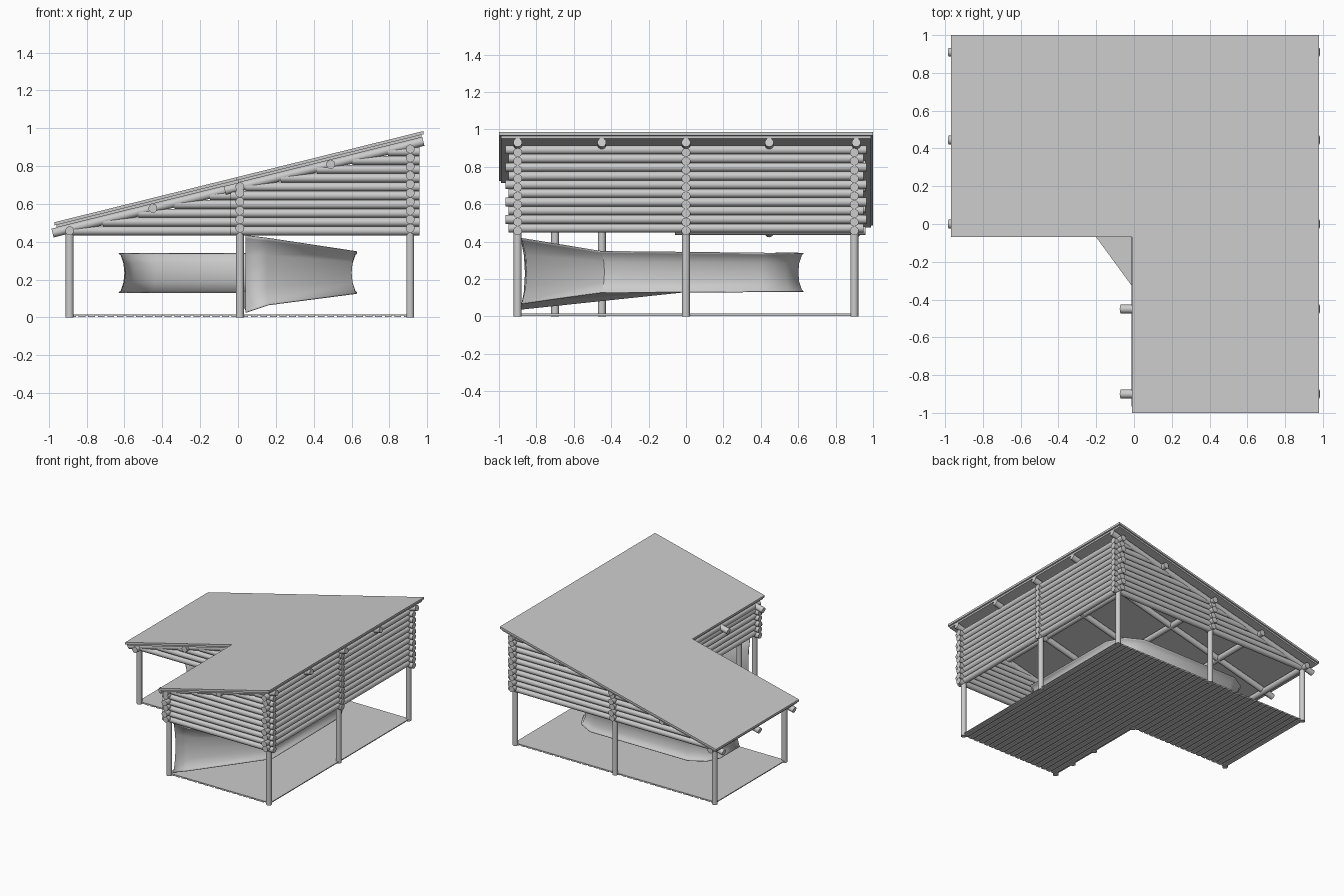
import bpy, bmesh, math
from mathutils import Vector

if "Cube" in bpy.data.objects:
    bpy.data.objects.remove(bpy.data.objects["Cube"])

grey = bpy.data.materials.new("plain grey")
grey.diffuse_color = (0.6, 0.6, 0.6, 1)
grey.use_nodes = True
grey.node_tree.nodes["Principled BSDF"].inputs["Base Color"].default_value = grey.diffuse_color
R, PITCH, SLOPE = 0.0235, 0.0465, 0.247


def rafter_z(x):
    return 0.688 + SLOPE * x


def finish(name, bm, smooth=False):
    bmesh.ops.recalc_face_normals(bm, faces=bm.faces)
    me = bpy.data.meshes.new(name)
    bm.to_mesh(me)
    bm.free()
    ob = bpy.data.objects.new(name, me)
    bpy.context.collection.objects.link(ob)
    me.materials.append(grey)
    if smooth:
        bpy.ops.object.select_all(action='DESELECT')
        bpy.context.view_layer.objects.active = ob
        ob.select_set(True)
        bpy.ops.object.shade_smooth_by_angle(angle=math.radians(40))
    return ob


def log(bm, a, b, r=R):
    a, b = Vector(a), Vector(b)
    d = b - a
    mat = d.to_track_quat('Z', 'Y').to_matrix().to_4x4()
    mat.translation = (a + b) / 2
    bmesh.ops.create_cone(bm, cap_ends=True, segments=14, radius1=r, radius2=r,
                          depth=d.length, matrix=mat)


def box(bm, x0, x1, y0, y1, z0, z1):
    g = bmesh.ops.create_cube(bm, size=1)
    for v in g['verts']:
        v.co = ((x0 + x1) / 2 + v.co.x * (x1 - x0),
                (y0 + y1) / 2 + v.co.y * (y1 - y0),
                (z0 + z1) / 2 + v.co.z * (z1 - z0))


def l_slab(name, x0, x1, y0, y1, nx, ny, zbot, thick, slope=0):
    """L-shaped plate, notched at the front left, tilted along x."""
    bm = bmesh.new()
    pts = [(x0, ny), (nx, ny), (nx, y0), (x1, y0), (x1, y1), (x0, y1)]
    f = bm.faces.new([bm.verts.new((x, y, zbot + slope * x)) for x, y in pts])
    g = bmesh.ops.extrude_face_region(bm, geom=[f])
    for v in g['geom']:
        if isinstance(v, bmesh.types.BMVert):
            v.co.z += thick
    return finish(name, bm)


# sloping two-layer roof
l_slab("roof_lower_layer", -0.96, 0.97, -0.99, 0.99, 0.0, -0.06, 0.712, 0.016, SLOPE)
l_slab("roof_upper_layer", -0.97, 0.98, -1.0, 1.0, -0.01, -0.07, 0.726, 0.017, SLOPE)

# floor deck with plank ribs below
l_slab("floor_deck", -0.9, 0.92, -0.9, 0.9, 0.0, 0.0, 0.010, 0.006)
bm = bmesh.new()
n = 36
for i in range(n):
    x = -0.9 + (i + 0.5) * 1.82 / n
    box(bm, x - 0.018, x + 0.018, -0.9 if x > 0.0 else 0.0, 0.9, 0.003, 0.0105)
finish("floor_planks", bm)

# posts
bm = bmesh.new()
for x, y in [(-0.89, 0), (-0.89, 0.9), (0.01, 0.9), (0.91, 0.9), (0.91, 0), (0.91, -0.9),
             (0.01, -0.9), (0.01, -0.7), (0.01, -0.45), (0.01, 0)]:
    log(bm, (x, y, 0), (x, y, 0.455), 0.021)
finish("posts", bm, True)

# walls whose logs run along x, stepped under the roof slope
for name, y, xa, xb in [("front_wall_logs", -0.9, -0.04, 0.96),
                        ("inner_wall_logs", 0.0, -0.93, 0.06),
                        ("back_wall_logs", 0.9, -0.93, 0.96),
                        ("right_middle_stubs", 0.0, 0.86, 0.945)]:
    bm = bmesh.new()
    for k in range(10):
        z = 0.458 + k * PITCH
        xs = max(xa, (z - 0.688) / SLOPE + 0.03)
        if xs < xb - 0.04:
            log(bm, (xs, y, z), (xb, y, z))
    finish(name, bm, True)

# walls whose logs run along y
for name, x, ya, yb in [("right_wall_logs", 0.91, -0.95, 0.95),
                        ("notch_wall_logs", 0.01, -0.95, 0.06),
                        ("back_middle_stubs", 0.01, 0.86, 0.94),
                        ("left_wall_log", -0.89, -0.06, 0.96)]:
    bm = bmesh.new()
    k = 0
    while k == 0 or 0.472 + k * PITCH < rafter_z(x) + 0.002:
        z = min(0.472 + k * PITCH, rafter_z(x) - 0.01)
        e = 0.015 if k % 2 else 0.0
        log(bm, (x, ya - e, z), (x, yb + e, z))
        k += 1
    finish(name, bm, True)

# rafters down the slope
bm = bmesh.new()
for y in (-0.9, -0.45, 0.0, 0.445, 0.91):
    xa = -0.07 if y < -0.1 else -0.98
    log(bm, (xa, y, rafter_z(xa)), (0.98, y, rafter_z(0.98)))
finish("rafters", bm, True)

# purlins across the slope
bm = bmesh.new()
for x, ya in ((-0.45, -0.05), (0.01, -0.95), (0.49, -0.95)):
    log(bm, (x, ya, rafter_z(x)), (x, 0.96, rafter_z(x)))
finish("purlins", bm, True)

# wrapped channel inside: x, y, bottom, top
path = [(0.04, -0.885, 0.03, 0.43), (0.16, -0.875, 0.07, 0.415), (0.62, -0.45, 0.13, 0.345),
        (0.62, 0.42, 0.135, 0.335), (0.55, 0.55, 0.135, 0.335), (0.42, 0.62, 0.135, 0.335),
        (-0.45, 0.62, 0.135, 0.335), (-0.57, 0.55, 0.135, 0.335),
        (-0.62, 0.45, 0.135, 0.335), (-0.62, 0.2, 0.135, 0.335)]
section = [(0.012, -0.005), (0, 0.03), (-0.018, 0.25), (-0.024, 0.5),
           (-0.018, 0.75), (0, 0.97), (0.012, 1.005)]
bm = bmesh.new()
rows = []
for x, y, zb, zt in path:
    out = Vector((x, y)).normalized()
    rows.append([bm.verts.new((x + out.x * o, y + out.y * o, zb + (zt - zb) * t))
                 for o, t in section])
for a, b in zip(rows, rows[1:]):
    for j in range(len(section) - 1):
        bm.faces.new((a[j], b[j], b[j + 1], a[j + 1]))
ob = finish("channel_wall", bm, True)
mod = ob.modifiers.new("thickness", 'SOLIDIFY')
mod.thickness = 0.005

# sheet closing the underside of the channel
bm = bmesh.new()
rim = [bm.verts.new((x, y, zb + 0.006)) for x, y, zb, zt in path]
rim += [bm.verts.new((-0.2, -0.07, 0.14)), bm.verts.new((-0.01, -0.33, 0.14))]
mid = bm.verts.new((0.15, 0.1, 0.14))
for i in range(len(rim)):
    bm.faces.new((rim[i], rim[(i + 1) % len(rim)], mid))
finish("channel_floor_sheet", bm)
